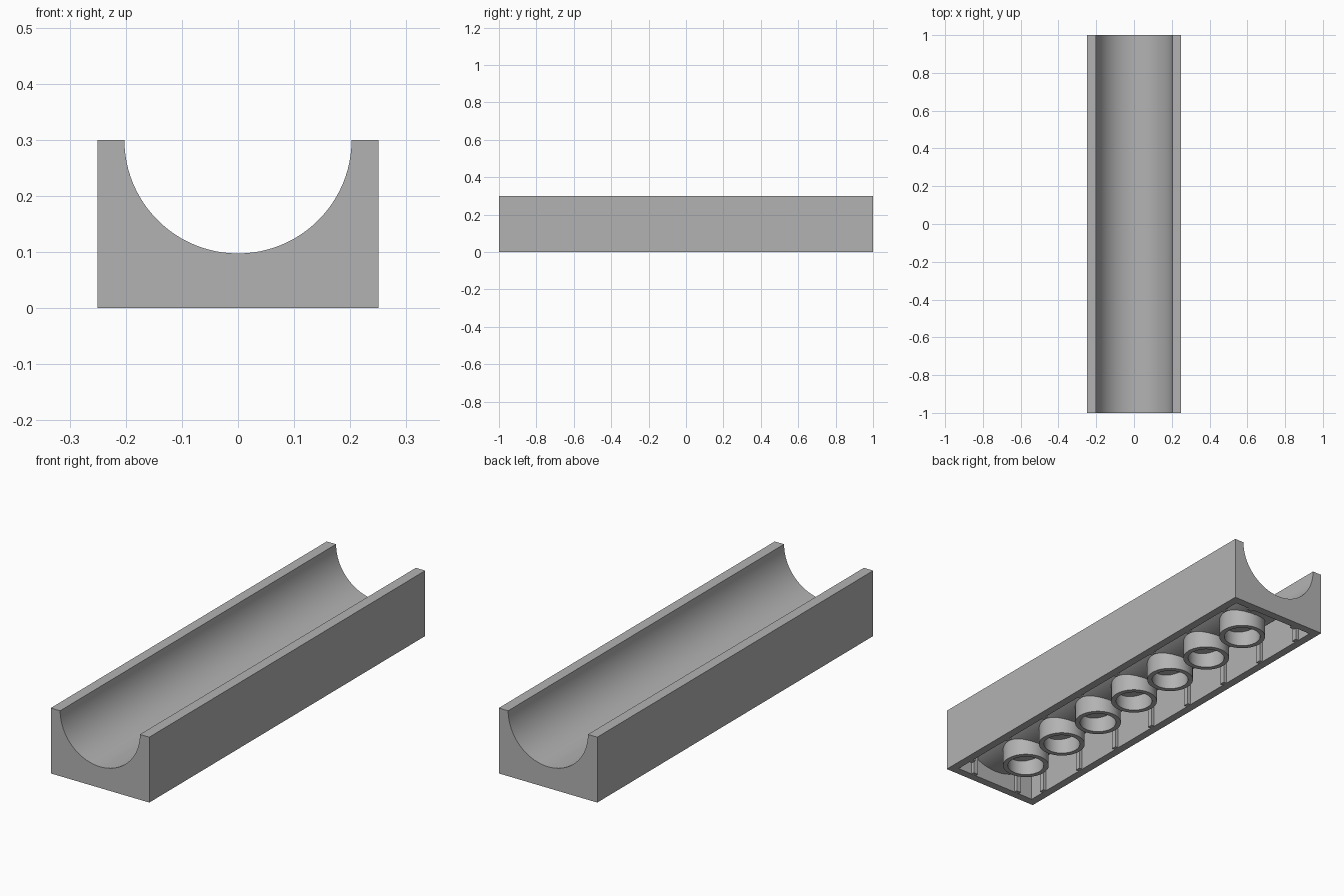
import bpy, bmesh, math

if "Cube" in bpy.data.objects:
    bpy.data.objects.remove(bpy.data.objects["Cube"], do_unlink=True)

# Main dimensions
HALF_W, HALF_L, HEIGHT = 0.25, 1.0, 0.30
WALL = 0.0375
TROUGH_R, CEILING_R = 0.2025, 0.235
PITCH = 0.25

grey = bpy.data.materials.new("plain_grey")
grey.use_nodes = True
grey.diffuse_color = (0.45, 0.45, 0.45, 1)
grey.node_tree.nodes["Principled BSDF"].inputs["Base Color"].default_value = grey.diffuse_color


def finish(name, bm):
    bmesh.ops.recalc_face_normals(bm, faces=bm.faces)
    mesh = bpy.data.meshes.new(name)
    bm.to_mesh(mesh)
    bm.free()
    mesh.materials.append(grey)
    obj = bpy.data.objects.new(name, mesh)
    bpy.context.collection.objects.link(obj)
    return obj


def smooth(mesh):
    for p in mesh.polygons:
        p.use_smooth = True
    mesh.set_sharp_from_angle(angle=math.radians(30))


def arc(radius, half_angle, steps):
    """Lower arc about the trough axis, from -x to +x."""
    angles = [half_angle * (2 * i / steps - 1) for i in range(steps + 1)]
    return [(radius * math.sin(a), HEIGHT - radius * math.cos(a)) for a in angles]


def prism(name, profile, half_len):
    bm = bmesh.new()
    face = bm.faces.new([bm.verts.new((x, -half_len, z)) for x, z in profile])
    ext = bmesh.ops.extrude_face_region(bm, geom=[face])
    moved = [g for g in ext["geom"] if isinstance(g, bmesh.types.BMVert)]
    bmesh.ops.translate(bm, verts=moved, vec=(0, 2 * half_len, 0))
    return finish(name, bm)


# Body: block with a half-round trough along its length
outline = arc(TROUGH_R, math.pi / 2, 48)
outline += [(HALF_W, HEIGHT), (HALF_W, 0), (-HALF_W, 0), (-HALF_W, HEIGHT)]
body = prism("trough_block", outline, HALF_L)

# Hollow underside with a ceiling that follows the trough
inner_w = HALF_W - WALL
inner_l = HALF_L - WALL
hollow = arc(CEILING_R, math.asin(inner_w / CEILING_R), 40)
hollow += [(inner_w, -0.05), (-inner_w, -0.05)]
cutter = prism("hollow_cutter", hollow, inner_l)
cutter.hide_render = True

cut = body.modifiers.new("hollow", "BOOLEAN")
cut.operation = "DIFFERENCE"
cut.solver = "EXACT"
cut.object = cutter
bpy.context.view_layer.update()
evaluated = body.evaluated_get(bpy.context.evaluated_depsgraph_get())
hollowed = bpy.data.meshes.new_from_object(evaluated)
body.modifiers.clear()
body.data = hollowed
bpy.data.objects.remove(cutter, do_unlink=True)
smooth(body.data)


# Row of round tubes under the ceiling
def tube(name, y, outer=0.102, inner=0.08, top=0.092, sides=40):
    bm = bmesh.new()
    loops = []
    for r, z in ((outer, 0), (outer, top), (inner, top), (inner, 0)):
        loops.append([bm.verts.new((r * math.cos(math.tau * i / sides),
                                    y + r * math.sin(math.tau * i / sides), z))
                      for i in range(sides)])
    for k in range(4):
        a, b = loops[k], loops[(k + 1) % 4]
        for i in range(sides):
            j = (i + 1) % sides
            bm.faces.new((a[i], a[j], b[j], b[i]))
    smooth(finish(name, bm).data)


for i in range(7):
    tube(f"tube_{i + 1}", (i - 3) * PITCH)


# Small vertical ribs on the inner walls
def rib(name, x, y, sx, sy, top=0.1):
    bm = bmesh.new()
    bmesh.ops.create_cube(bm, size=1)
    bmesh.ops.scale(bm, verts=bm.verts, vec=(sx, sy, top))
    bmesh.ops.translate(bm, verts=bm.verts, vec=(x, y, top / 2 + 0.0005))
    finish(name, bm)


DEPTH, WIDTH = 0.03, 0.024
for side, sign in (("left", 1), ("right", -1)):
    for i in range(8):
        rib(f"{side}_rib_{i + 1}", sign * inner_w, (i - 3.5) * PITCH, DEPTH, WIDTH)
for end, sign in (("back", 1), ("front", -1)):
    for i in range(2):
        rib(f"{end}_rib_{i + 1}", (i - 0.5) * PITCH, sign * inner_l, WIDTH, DEPTH)
